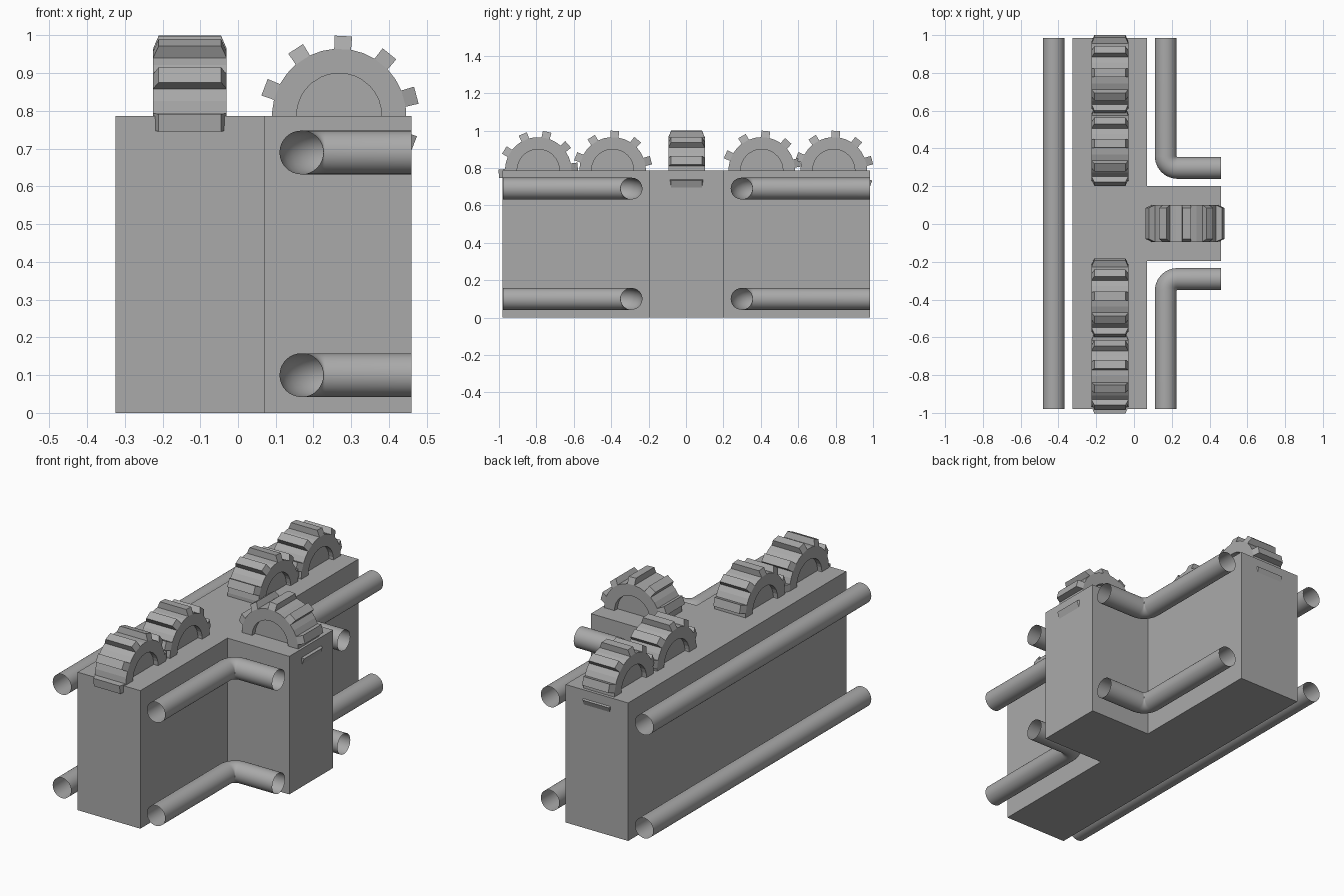
import bpy, bmesh, math
from mathutils import Vector

if "Cube" in bpy.data.objects:
    bpy.data.objects.remove(bpy.data.objects["Cube"])

grey = bpy.data.materials.new("plain grey")
grey.diffuse_color = (0.4, 0.4, 0.4, 1)
grey.use_nodes = True
grey.node_tree.nodes["Principled BSDF"].inputs["Base Color"].default_value = grey.diffuse_color


def finish(name, bm, smooth=False, normals=True):
    if normals:
        bmesh.ops.recalc_face_normals(bm, faces=bm.faces)
    me = bpy.data.meshes.new(name)
    bm.to_mesh(me)
    bm.free()
    me.materials.append(grey)
    ob = bpy.data.objects.new(name, me)
    bpy.context.collection.objects.link(ob)
    for p in me.polygons:
        p.use_smooth = smooth
    return ob


# T-shaped block, extruded from its plan outline
def block():
    plan = [(-0.325, -0.98), (0.07, -0.98), (0.07, -0.195), (0.46, -0.195),
            (0.46, 0.2), (0.07, 0.2), (0.07, 0.985), (-0.325, 0.985)]
    bm = bmesh.new()
    base = bm.faces.new([bm.verts.new((x, y, 0)) for x, y in plan])
    top = bmesh.ops.extrude_face_region(bm, geom=[base], use_keep_orig=True)
    verts = [v for v in top["geom"] if isinstance(v, bmesh.types.BMVert)]
    bmesh.ops.translate(bm, verts=verts, vec=(0, 0, 0.787))
    finish("t_block", bm)


# Open-ended tube swept along a flat path
def pipe(name, path, z, radius=0.058, sides=32):
    bm = bmesh.new()
    pts = [Vector(p) for p in path]
    rings = []
    for i, p in enumerate(pts):
        a, b = pts[max(i - 1, 0)], pts[min(i + 1, len(pts) - 1)]
        d = (b - a).normalized()
        n = Vector((d.y, -d.x))
        ring = []
        for k in range(sides):
            t = math.tau * k / sides
            q = p + n * radius * math.cos(t)
            ring.append(bm.verts.new((q.x, q.y, z + radius * math.sin(t))))
        rings.append(ring)
    for r0, r1 in zip(rings, rings[1:]):
        for k in range(sides):
            j = (k + 1) % sides
            bm.faces.new((r0[k], r0[j], r1[j], r1[k]))
    finish(name, bm, smooth=True)


# Ten-tooth gear with tapered teeth and a shallow hub recess on both sides
def gear(name, centre, axis, tooth_angle):
    root, tip, hub = 0.178, 0.213, 0.113
    half, half_tip, half_hub = 0.0975, 0.0825, 0.07
    step = [(-7.2, root, half), (-6.3, tip, half_tip), (6.3, tip, half_tip),
            (7.2, root, half), (18, root, half)]
    c = Vector(centre)
    bm = bmesh.new()

    def vert(r, deg, w):
        t = math.radians(deg)
        u, h = r * math.cos(t), r * math.sin(t)
        off = (w, u, h) if axis == "x" else (u, w, h)
        return bm.verts.new(c + Vector(off))

    outlines = []
    for side in (-1, 1):
        outer, rim, floor = [], [], []
        for k in range(10):
            for deg, r, w in step:
                a = tooth_angle + 36 * k + deg
                outer.append(vert(r, a, side * w))
                if r == root:
                    rim.append((outer[-1], vert(hub, a, side * half)))
                    floor.append(vert(hub, a, side * half_hub))
            bm.faces.new(outer[-5:-1])
        bm.faces.new(floor)
        n = len(rim)
        for i in range(n):
            j = (i + 1) % n
            bm.faces.new((rim[i][0], rim[j][0], rim[j][1], rim[i][1]))
            bm.faces.new((rim[i][1], rim[j][1], floor[j], floor[i]))
        outlines.append(outer)
    a, b = outlines
    for i in range(len(a)):
        j = (i + 1) % len(a)
        bm.faces.new((a[i], a[j], b[j], b[i]))
    finish(name, bm)


block()

# Straight and bent pipes at two heights
for level, z in (("lower", 0.1), ("upper", 0.69)):
    pipe(f"straight_pipe_{level}", [(-0.425, -0.98), (-0.425, 0.985)], z)
    for end, s, shift in (("front", -1, 0.003), ("back", 1, 0.003)):
        bend = [(0.23 - 0.062 * math.cos(t), 0.356 - 0.062 * math.sin(t))
                for t in (math.pi / 2 * i / 6 for i in range(7))]
        path = [(0.168, 0.982)] + bend + [(0.46, 0.294)]
        pipe(f"bent_pipe_{level}_{end}", [(x, s * y + shift) for x, y in path], z)

# Gears half sunk into the block top
for i, (y, angle) in enumerate(((-0.79, 77), (-0.392, 87), (0.405, 84), (0.79, 87))):
    gear(f"row_gear_{i + 1}", (-0.1275, y, 0.787), "x", angle)
gear("branch_gear", (0.268, 0.003, 0.787), "y", 87)
